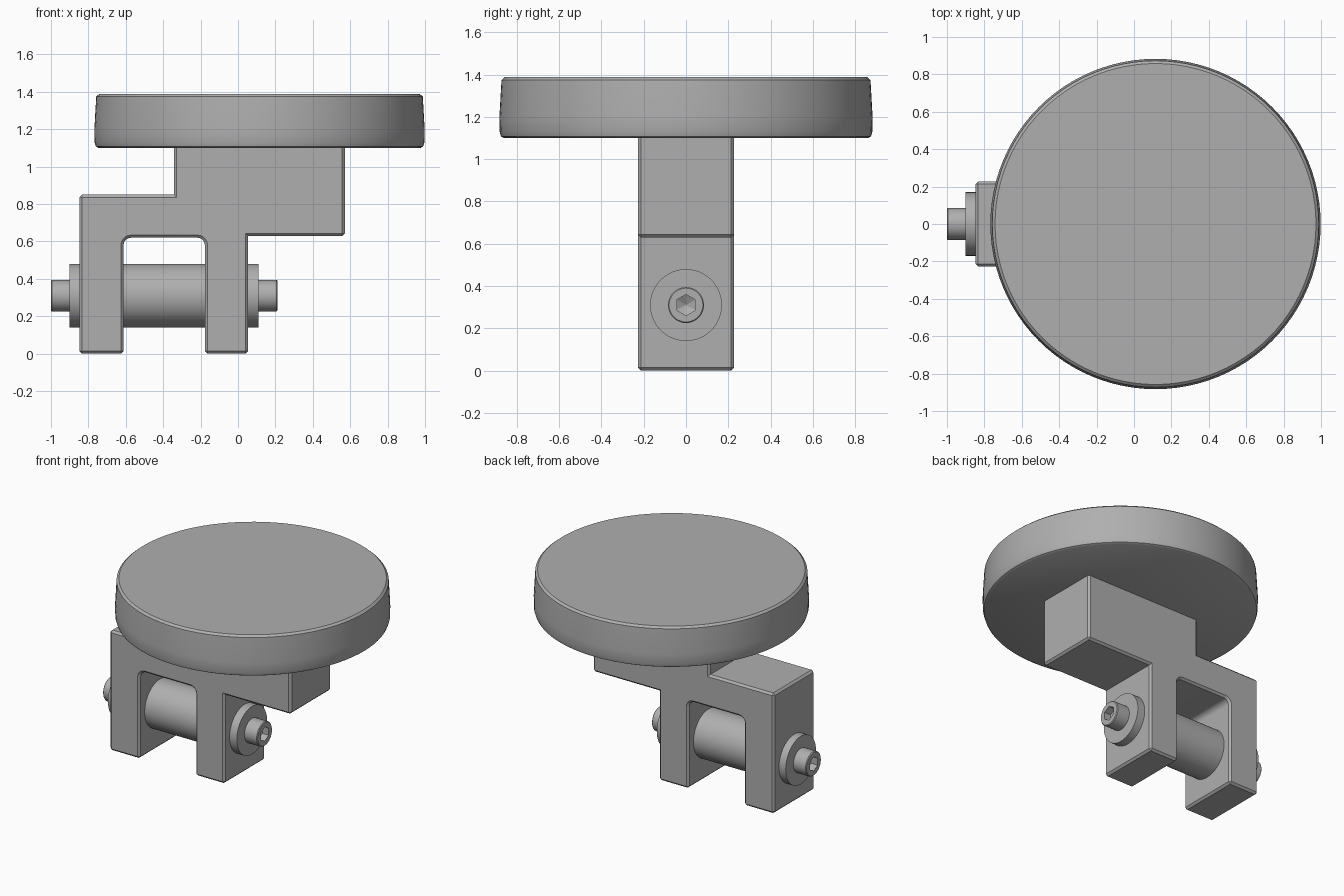
import bpy, bmesh, math
from mathutils import Matrix

if "Cube" in bpy.data.objects:
    bpy.data.objects.remove(bpy.data.objects["Cube"])

AXLE_X, AXLE_Z = -0.395, 0.31
ALONG_X = Matrix.Translation((AXLE_X, 0, AXLE_Z)) @ Matrix.Rotation(math.pi / 2, 4, 'Y')

# dark grey for every part
grey = bpy.data.materials.new("dark_grey")
grey.diffuse_color = (0.43, 0.43, 0.43, 1)
grey.use_nodes = True
grey.node_tree.nodes["Principled BSDF"].inputs["Base Color"].default_value = grey.diffuse_color


def finish(name, bm):
    bmesh.ops.recalc_face_normals(bm, faces=bm.faces)
    me = bpy.data.meshes.new(name)
    bm.to_mesh(me)
    bm.free()
    me.materials.append(grey)
    ob = bpy.data.objects.new(name, me)
    bpy.context.collection.objects.link(ob)
    bpy.ops.object.select_all(action='DESELECT')
    ob.select_set(True)
    bpy.context.view_layer.objects.active = ob
    bpy.ops.object.shade_smooth_by_angle(angle=math.radians(30))
    return ob


def loft(name, rings, matrix, n):
    """Skin rings of (radius, height, is_hexagon) along z, capped at both ends."""
    bm = bmesh.new()
    loops = []
    for r, z, hexagon in rings:
        loop = []
        for i in range(n):
            a = 2 * math.pi * i / n
            k = math.cos(math.pi / 6) / math.cos(a % (math.pi / 3) - math.pi / 6) if hexagon else 1
            loop.append(bm.verts.new((r * k * math.cos(a), r * k * math.sin(a), z)))
        loops.append(loop)
    for a, b in zip(loops, loops[1:]):
        for i in range(n):
            j = (i + 1) % n
            bm.faces.new((a[i], a[j], b[j], b[i]))
    bm.faces.new(loops[0])
    bm.faces.new(loops[-1])
    bm.transform(matrix)
    return finish(name, bm)


# round pad with a slightly tapered rim
pad = [(0.86, 1.10), (0.875, 1.108), (0.882, 1.13), (0.883, 1.20), (0.873, 1.375), (0.858, 1.388)]
loft("round_pad", [(r, z, False) for r, z in pad], Matrix.Translation((0.115, 0, 0)), 96)

# forked bracket: stepped profile with a round-cornered slot
profile = [(-0.847, 0), (-0.612, 0)]
for cx, start in ((-0.572, 180), (-0.217, 90)):
    for i in range(6):
        a = math.radians(start - 18 * i)
        profile.append((cx + 0.04 * math.cos(a), 0.58 + 0.04 * math.sin(a)))
profile += [(-0.177, 0), (0.053, 0), (0.053, 0.63), (0.571, 0.63), (0.571, 1.115),
            (-0.342, 1.115), (-0.342, 0.85), (-0.847, 0.85)]
bm = bmesh.new()
face = bm.faces.new([bm.verts.new((x, -0.228, z)) for x, z in profile])
ext = bmesh.ops.extrude_face_region(bm, geom=[face])
bmesh.ops.translate(bm, vec=(0, 0.456, 0),
                    verts=[v for v in ext["geom"] if isinstance(v, bmesh.types.BMVert)])
bmesh.ops.recalc_face_normals(bm, faces=bm.faces)
edges = [e for e in bm.edges if e.calc_face_angle_signed() > math.radians(40)]
bmesh.ops.bevel(bm, geom=edges, offset=0.014, segments=1, profile=0.5, affect='EDGES')
finish("fork_bracket", bm)

# roller between the fork legs
loft("roller", [(0.17, -0.23, False), (0.17, 0.23, False)], ALONG_X, 48)

# washers outside the legs
for side, s in (("left", -1), ("right", 1)):
    loft(side + "_washer", [(0.17, s * 0.44, False), (0.17, s * 0.505, False)], ALONG_X, 48)

# axle bolt with a pointed hex socket in each end
half = [(0.002, 0.53, True), (0.05, 0.555, True), (0.05, 0.605, True),
        (0.08, 0.605, False), (0.085, 0.60, False)]
rings = [(r, -z, h) for r, z, h in half] + [(r, z, h) for r, z, h in reversed(half)]
loft("axle_bolt", rings, ALONG_X, 36)
